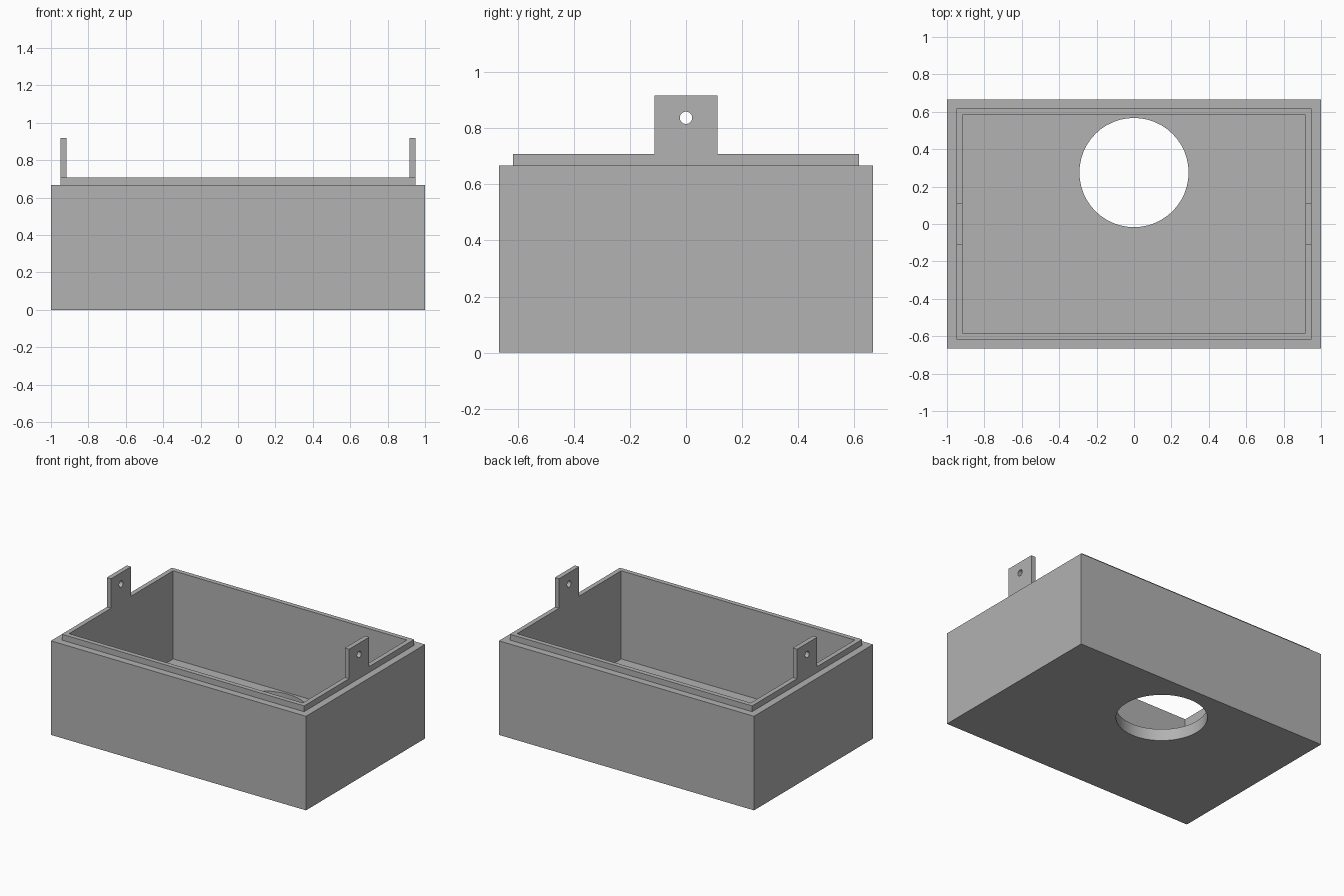
import bpy, bmesh, math
from mathutils import Matrix, Vector

cube = bpy.data.objects.get("Cube")
if cube:
    bpy.data.objects.remove(cube, do_unlink=True)

# Main dimensions
WIDTH, DEPTH, HEIGHT = 2.0, 4 / 3, 2 / 3
STEP, LIP, FLOOR = 0.05, 1 / 30, 1 / 12
LIP_TOP, TAB_TOP, TAB_HALF = 0.708, 0.917, 0.1125

grey = bpy.data.materials.new("plain grey")
grey.use_nodes = True
colour = (0.445, 0.445, 0.445, 1)
grey.diffuse_color = colour
bsdf = next(n for n in grey.node_tree.nodes if n.type == 'BSDF_PRINCIPLED')
bsdf.inputs["Base Color"].default_value = colour


def make_object(name, bm):
    bmesh.ops.recalc_face_normals(bm, faces=bm.faces[:])
    mesh = bpy.data.meshes.new(name)
    bm.to_mesh(mesh)
    bm.free()
    obj = bpy.data.objects.new(name, mesh)
    mesh.materials.append(grey)
    bpy.context.collection.objects.link(obj)
    return obj


def raise_faces(bm, faces, height):
    """Extrude each face straight up or down to the given height."""
    out = bmesh.ops.extrude_discrete_faces(bm, faces=faces)["faces"]
    for face in out:
        for v in face.verts:
            v.co.z = height
    return out


def drill(obj, radius, length, centre, turn=Matrix.Identity(4)):
    """Cut a round hole and remove the cutter."""
    bm = bmesh.new()
    bmesh.ops.create_cone(bm, cap_ends=True, segments=48, radius1=radius,
                          radius2=radius, depth=length,
                          matrix=Matrix.Translation(centre) @ turn)
    cutter = make_object("hole_cutter", bm)
    cutter.hide_render = True
    mod = obj.modifiers.new("hole", 'BOOLEAN')
    mod.operation, mod.solver, mod.object = 'DIFFERENCE', 'EXACT', cutter
    bpy.context.view_layer.objects.active = obj
    bpy.ops.object.modifier_apply(modifier=mod.name)
    bpy.data.objects.remove(cutter, do_unlink=True)


# Outer block
bm = bmesh.new()
bmesh.ops.create_cube(bm, size=1, matrix=Matrix.Translation((0, 0, HEIGHT / 2))
                      @ Matrix.Diagonal((WIDTH, DEPTH, HEIGHT, 1)))
bmesh.ops.recalc_face_normals(bm, faces=bm.faces[:])
top = max(bm.faces, key=lambda f: f.calc_center_median().z)

# Stepped rim, then the cavity
bmesh.ops.inset_region(bm, faces=[top], thickness=STEP, use_even_offset=True)
top = raise_faces(bm, [top], LIP_TOP)[0]
bmesh.ops.inset_region(bm, faces=[top], thickness=LIP, use_even_offset=True)
raise_faces(bm, [top], FLOOR)

# Split the side rims and raise the two tabs
for y in (-TAB_HALF, TAB_HALF):
    bmesh.ops.bisect_plane(bm, geom=bm.verts[:] + bm.edges[:] + bm.faces[:],
                           plane_co=(0, y, 0), plane_no=(0, 1, 0))
tabs = [f for f in bm.faces
        if all(abs(v.co.z - LIP_TOP) < 0.001 for v in f.verts)
        and abs(f.calc_center_median().y) < TAB_HALF]
raise_faces(bm, tabs, TAB_TOP)
box = make_object("open_box", bm)

# Round floor opening and the pin holes through both tabs
drill(box, 0.292, 0.4, Vector((0, 0.275, 0)))
drill(box, 0.022, 3, Vector((0, 0, 0.837)), Matrix.Rotation(math.pi / 2, 4, 'Y'))

# Smooth hole walls, sharp box edges
bpy.ops.object.select_all(action='DESELECT')
box.select_set(True)
bpy.context.view_layer.objects.active = box
bpy.ops.object.shade_smooth_by_angle(angle=math.radians(30))
